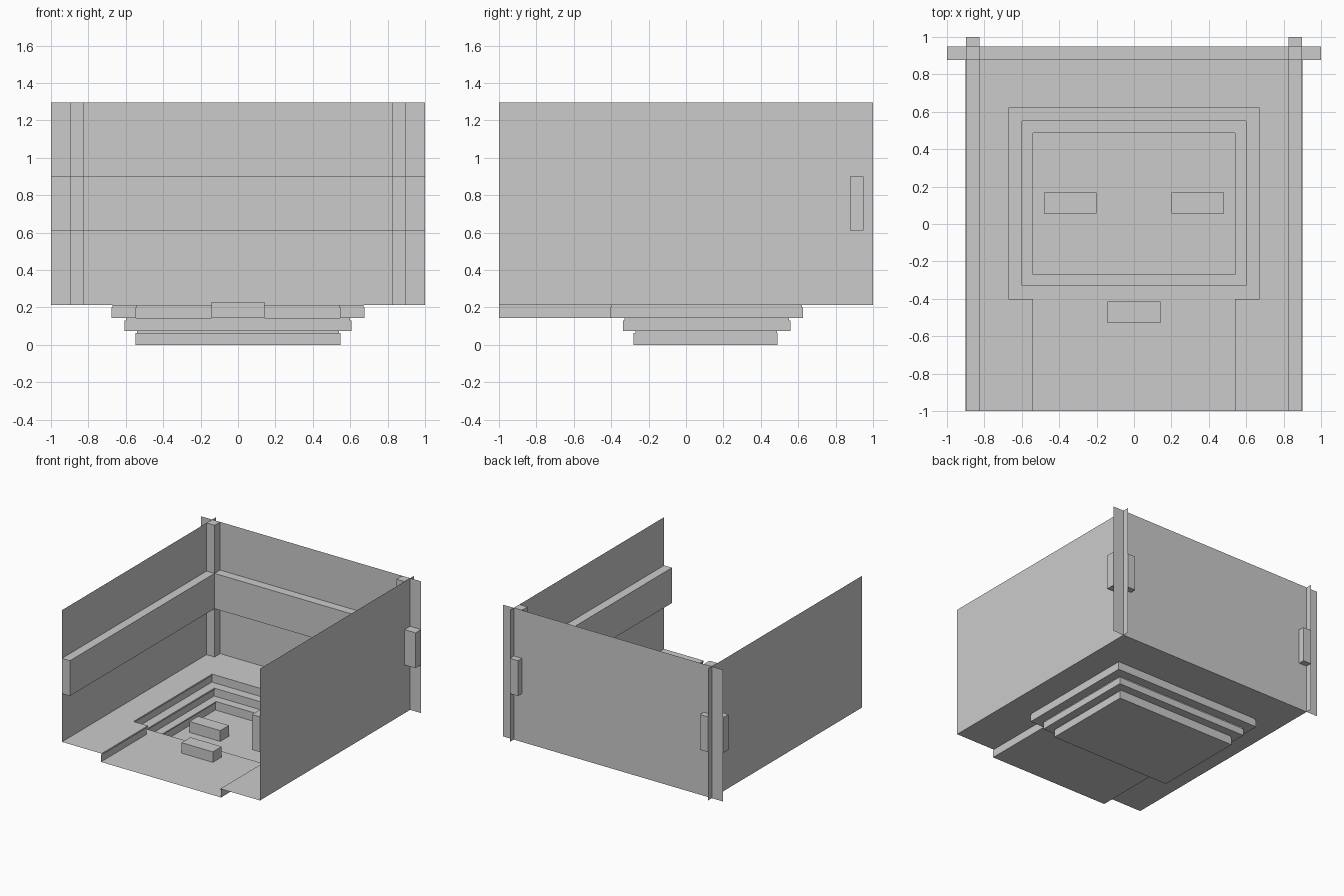
import bpy, bmesh

if "Cube" in bpy.data.objects:
    bpy.data.objects.remove(bpy.data.objects["Cube"])


def make_object(name, bm):
    bmesh.ops.remove_doubles(bm, verts=bm.verts, dist=0.0005)
    mesh = bpy.data.meshes.new(name)
    bm.to_mesh(mesh)
    bm.free()
    obj = bpy.data.objects.new(name, mesh)
    bpy.context.collection.objects.link(obj)
    return obj


def box(name, x0, x1, y0, y1, z0, z1):
    bm = bmesh.new()
    bmesh.ops.create_cube(bm, size=1)
    for v in bm.verts:
        v.co = ((x0 + x1) / 2 + v.co.x * (x1 - x0),
                (y0 + y1) / 2 + v.co.y * (y1 - y0),
                (z0 + z1) / 2 + v.co.z * (z1 - z0))
    return make_object(name, bm)


def quad(bm, *pts):
    bm.faces.new([bm.verts.new(p) for p in pts])


def flat(bm, x0, x1, y0, y1, z):
    quad(bm, (x0, y0, z), (x1, y0, z), (x1, y1, z), (x0, y1, z))


def loft(bm, rows, closed):
    for a, b in zip(rows, rows[1:]):
        n = len(a)
        for i in range(n if closed else n - 1):
            j = (i + 1) % n
            quad(bm, a[i], a[j], b[j], b[i])


def rect(hx, y0, y1, z):
    return [(-hx, y0, z), (hx, y0, z), (hx, y1, z), (-hx, y1, z)]


def entry_outline(o, z):
    # Upper tier outline with the open channel leading to the front
    a, b, y0, y1 = 0.54 + o, 0.67 + o, -0.40 - o, 0.62 + o
    return [(-a, -1, z), (-a, y0, z), (-b, y0, z), (-b, y1, z),
            (b, y1, z), (b, y0, z), (a, y0, z), (a, -1, z)]


FLOOR, TOP, LEDGE = 0.213, 1.295, 0.143

# Main floor around the sunken pit
bm = bmesh.new()
for s in (-1, 1):
    flat(bm, *sorted((s * 0.67, s * 0.9)), -1, 0.95, FLOOR)
    flat(bm, *sorted((s * 0.54, s * 0.67)), -1, -0.40, FLOOR)
flat(bm, -0.67, 0.67, 0.62, 0.95, FLOOR)
make_object("main_floor", bm)

# Stepped pit: each riser is set back under a thin nosing
bm = bmesh.new()
loft(bm, [entry_outline(0, FLOOR), entry_outline(0, 0.2),
          entry_outline(0.006, 0.2), entry_outline(0.006, LEDGE)], False)
flat(bm, -0.546, 0.546, -1, -0.406, LEDGE)
loft(bm, [rect(0.676, -0.406, 0.626, LEDGE),
          rect(0.60, -0.33, 0.55, LEDGE), rect(0.60, -0.33, 0.55, 0.13),
          rect(0.608, -0.338, 0.558, 0.13), rect(0.608, -0.338, 0.558, 0.073),
          rect(0.54, -0.27, 0.487, 0.073), rect(0.54, -0.27, 0.487, 0.063),
          rect(0.548, -0.28, 0.49, 0.063), rect(0.548, -0.28, 0.49, 0)], True)
flat(bm, -0.548, 0.548, -0.28, 0.49, 0)
make_object("stepped_pit", bm)

# Thin back wall and rail
bm = bmesh.new()
quad(bm, (-1, 0.95, FLOOR), (1, 0.95, FLOOR), (1, 0.95, TOP), (-1, 0.95, TOP))
make_object("back_wall", bm)
box("back_rail", -1, 1, 0.877, 0.949, 0.61, 0.90)

# Side walls, rails, corner posts and pit blocks, mirrored
for s, side in ((-1, "left"), (1, "right")):
    bm = bmesh.new()
    x = s * 0.9
    quad(bm, (x, -1, FLOOR), (x, 1, FLOOR), (x, 1, TOP), (x, -1, TOP))
    make_object(side + "_wall", bm)
    inner = sorted((s * 0.827, s * 0.899))
    box(side + "_rail", *inner, -1, 1, 0.61, 0.90)
    box(side + "_corner_post", *inner, 0.877, 0.949, FLOOR, TOP)
    box(side + "_pit_block", *sorted((s * 0.2, s * 0.48)), 0.055, 0.168, 0.001, 0.09)

# Block on the entry channel
box("entry_block", -0.142, 0.142, -0.53, -0.415, LEDGE + 0.001, 0.23)
